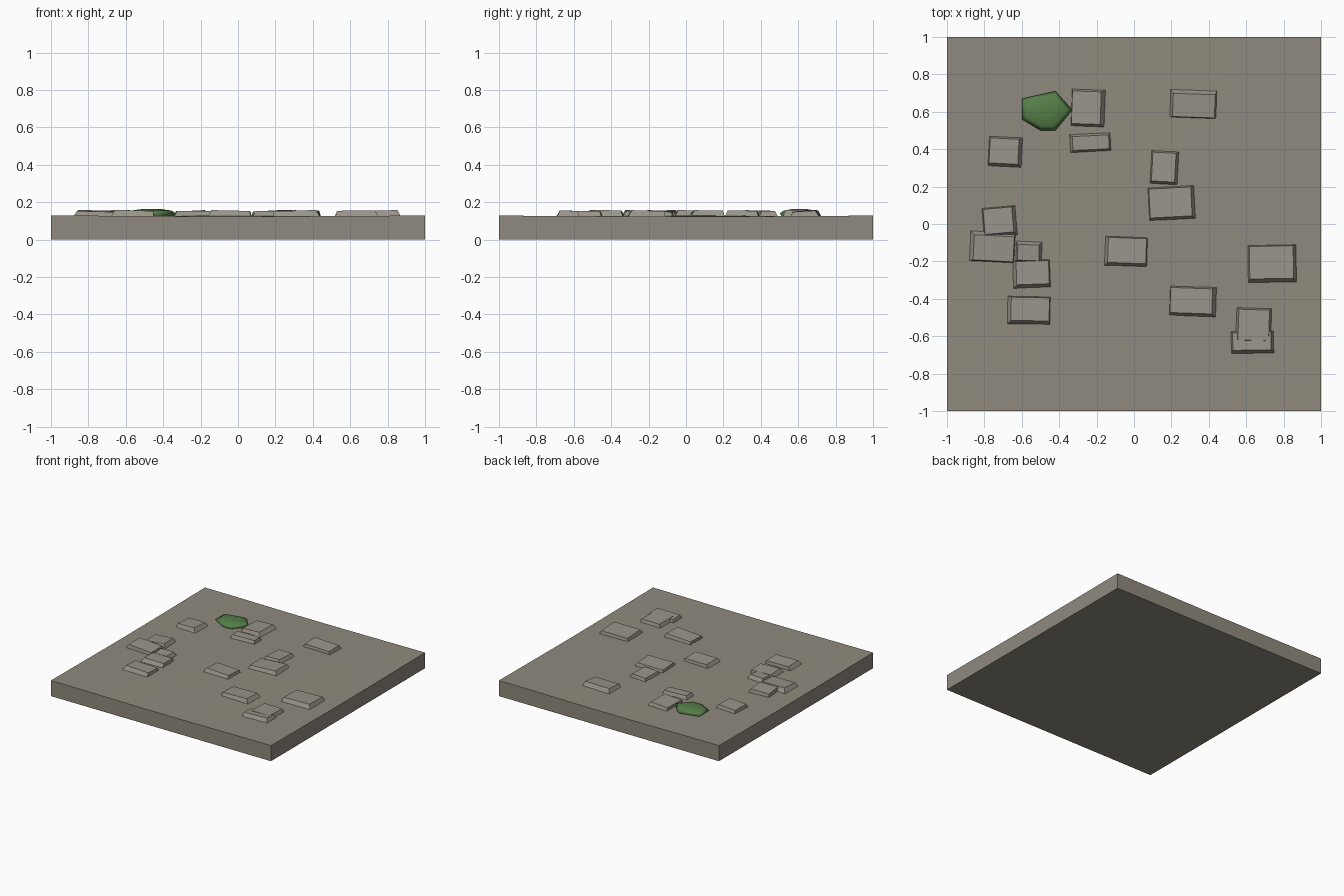
import bpy, bmesh, math
from mathutils import Vector, Matrix

cube = bpy.data.objects.get("Cube")
if cube:
    bpy.data.objects.remove(cube, do_unlink=True)


def material(name, color):
    mat = bpy.data.materials.new(name)
    mat.use_nodes = True
    mat.diffuse_color = color
    bsdf = next(n for n in mat.node_tree.nodes if n.type == 'BSDF_PRINCIPLED')
    bsdf.inputs["Base Color"].default_value = color
    bsdf.inputs["Roughness"].default_value = 0.9
    return mat


ground_mat = material("warm grey earth", (0.28, 0.255, 0.21, 1))
stone_mat = material("grey stone", (0.32, 0.295, 0.25, 1))
moss_mat = material("moss green", (0.09, 0.21, 0.065, 1))


def make_object(name, bm, mat, smooth=False):
    bmesh.ops.recalc_face_normals(bm, faces=bm.faces)
    mesh = bpy.data.meshes.new(name)
    bm.to_mesh(mesh)
    bm.free()
    mesh.materials.append(mat)
    for poly in mesh.polygons:
        poly.use_smooth = smooth
    obj = bpy.data.objects.new(name, mesh)
    bpy.context.collection.objects.link(obj)
    return obj


def loft(bm, rings):
    # Skin a stack of equal rings and cap both ends
    loops = [[bm.verts.new(p) for p in ring] for ring in rings]
    for low, high in zip(loops, loops[1:]):
        for i in range(len(low)):
            j = (i + 1) % len(low)
            bm.faces.new((low[i], low[j], high[j], high[i]))
    bm.faces.new(loops[0][::-1])
    bm.faces.new(loops[-1])


# Ground slab with a gently uneven top
def ground_height(x, y):
    return 0.126 + 0.003 * math.sin(3 * x + 1.5) * math.cos(2.5 * y)


bm = bmesh.new()
bmesh.ops.create_grid(bm, x_segments=8, y_segments=8, size=1)
rim = [e for e in bm.edges if e.is_boundary]
for v in bm.verts:
    v.co.z = ground_height(v.co.x, v.co.y)
skirt = bmesh.ops.extrude_edge_only(bm, edges=rim)["geom"]
for v in skirt:
    if isinstance(v, bmesh.types.BMVert):
        v.co.z = 0
bmesh.ops.holes_fill(bm, edges=[e for e in bm.edges if e.is_boundary], sides=0)
slab = make_object("ground_slab", bm, ground_mat)


# Paving stones: centre, size, turn in degrees, shift of the top face
def stone(index, x, y, w, d, turn, sx, sy):
    rot = Matrix.Rotation(math.radians(turn), 3, 'Z')
    corners = [(-1, -1), (1, -1), (1, 1), (-1, 1)]
    base, top = [], []
    for cx, cy in corners:
        p = rot @ Vector((cx * w / 2, cy * d / 2, 0))
        base.append((x + p.x, y + p.y, 0.11))
        q = rot @ Vector((cx * (w / 2 - 0.018), cy * (d / 2 - 0.018), 0))
        rise = 0.153 - 0.3 * (sx * cx + sy * cy)
        top.append((x + q.x + sx, y + q.y + sy, rise))
    bm = bmesh.new()
    loft(bm, [base, top])
    make_object(f"paving_stone_{index}", bm, stone_mat)


stones = [
    (-.24, .62, .19, .21, -2, -.015, .002),
    (.315, .645, .26, .16, -2, .005, -.012),
    (-.685, .385, .19, .17, -3, -.01, .005),
    (-.235, .435, .23, .11, 3, .004, 0),
    (.165, .3, .16, .19, -3, -.006, .004),
    (.205, .11, .26, .19, 3, -.01, .005),
    (-.715, .01, .19, .17, 5, -.01, .008),
    (-.76, -.12, .25, .17, -3, .01, -.01),
    (-.56, -.145, .15, .12, -2, -.005, -.008),
    (-.55, -.27, .21, .16, 2, .008, .01),
    (-.565, -.465, .24, .16, -1, .01, .01),
    (-.045, -.15, .24, .17, -2, .008, .008),
    (.74, -.215, .27, .21, 1, -.005, .01),
    (.32, -.415, .26, .17, -2, -.014, .005),
    (.64, -.545, .2, .2, -2, 0, .005),
    (.635, -.635, .24, .13, 1, -.005, .008),
]
for number, data in enumerate(stones, 1):
    stone(number, *data)

# Smooth moss clump with an irregular six-sided outline
outline = [(-.14, -.05), (-.04, -.11), (.04, -.11),
           (.13, 0), (.04, .1), (-.14, .06)]
levels = [(0.75, 0.11), (1, 0.14), (0.8, 0.155), (0.35, 0.164)]
bm = bmesh.new()
loft(bm, [[(-.46 + s * px, .61 + s * py, z) for px, py in outline]
          for s, z in levels])
make_object("moss_clump", bm, moss_mat, smooth=True)
